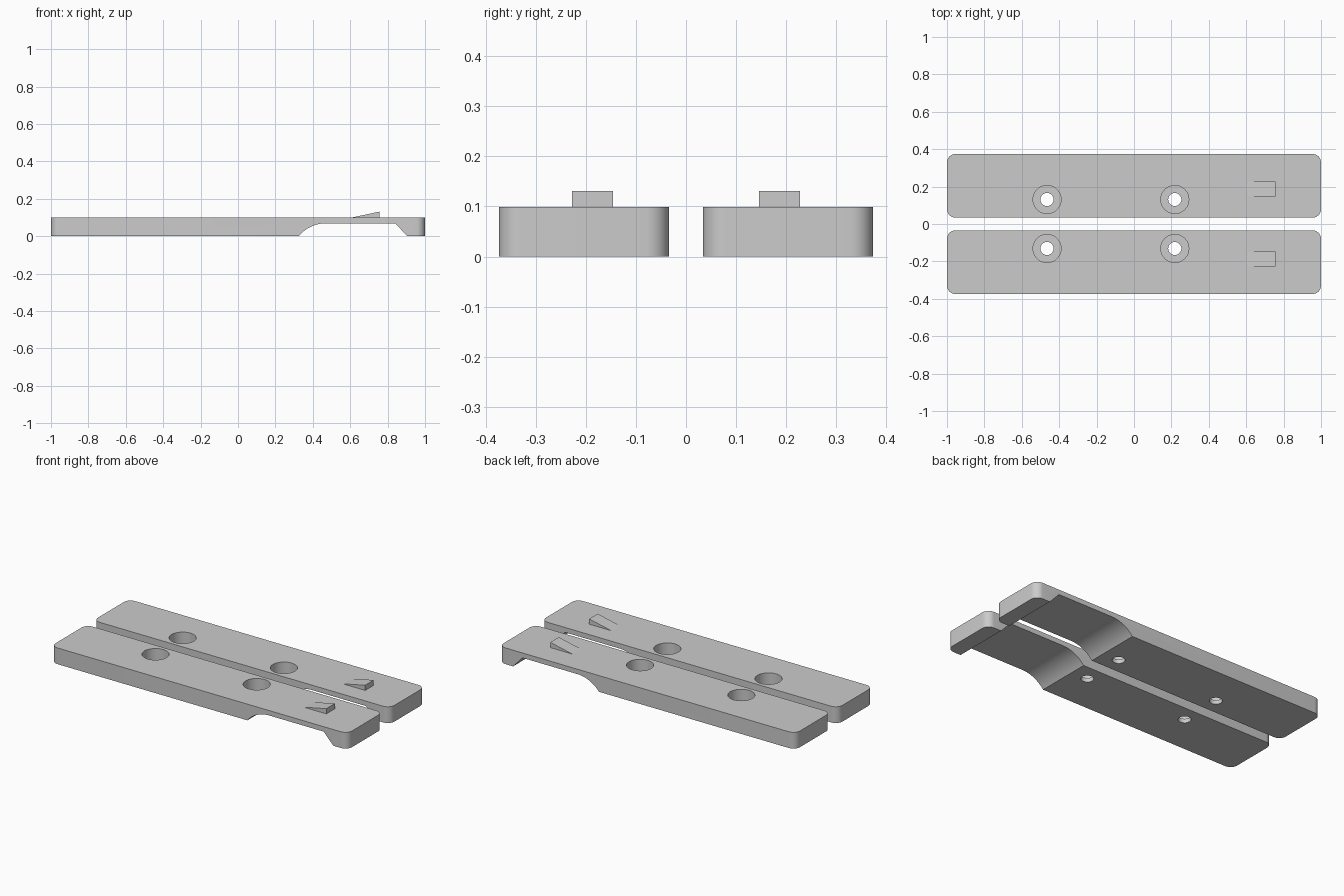
import bpy, bmesh, math

if "Cube" in bpy.data.objects:
    bpy.data.objects.remove(bpy.data.objects["Cube"])

grey = bpy.data.materials.new("plain grey")
grey.diffuse_color = (0.6, 0.6, 0.6, 1)
grey.use_nodes = True
grey.node_tree.nodes["Principled BSDF"].inputs["Base Color"].default_value = grey.diffuse_color

HEIGHT, Y_IN, Y_OUT = 0.099, 0.034, 0.374


def prism(name, outline, low, high, axis):
    """Extrude a 2D outline: axis 'z' takes (x, y) points, axis 'y' takes (x, z) points."""
    place = (lambda p, t: (p[0], p[1], t)) if axis == 'z' else (lambda p, t: (p[0], t, p[1]))
    bm = bmesh.new()
    ends = [[bm.verts.new(place(p, t)) for p in outline] for t in (low, high)]
    n = len(outline)
    for end in ends:
        bm.faces.new(end)
    for i in range(n):
        j = (i + 1) % n
        bm.faces.new((ends[0][i], ends[0][j], ends[1][j], ends[1][i]))
    bmesh.ops.recalc_face_normals(bm, faces=bm.faces[:])
    mesh = bpy.data.meshes.new(name)
    bm.to_mesh(mesh)
    bm.free()
    mesh.materials.append(grey)
    obj = bpy.data.objects.new(name, mesh)
    bpy.context.collection.objects.link(obj)
    return obj


def arc(cx, cy, r, start, end, steps):
    angles = [math.radians(start + (end - start) * i / steps) for i in range(steps + 1)]
    return [(cx + r * math.cos(a), cy + r * math.sin(a)) for a in angles]


def cut(target, cutter):
    mod = target.modifiers.new(cutter.name, 'BOOLEAN')
    mod.operation, mod.solver, mod.object = 'DIFFERENCE', 'EXACT', cutter
    cutter.hide_render = True


# Underside relief: straight ramp, flat ceiling, curved ramp
CEIL, R = 0.069, 0.19
run = math.sqrt(2 * R * CEIL - CEIL ** 2)
end_angle = 90 + math.degrees(math.asin(run / R))
relief = [(0.924, -0.02), (0.905, 0), (0.84, CEIL)]
relief += arc(0.325 + run, CEIL - R, R, 90, end_angle, 14) + [(0.308, -0.02)]

for side, s in (("back", 1), ("front", -1)):
    lo, hi = sorted((s * Y_IN, s * Y_OUT))

    # Bar with rounded corners
    r = 0.045
    outline = []
    for cx, cy, a in ((1 - r, hi - r, 0), (-1 + r, hi - r, 90),
                      (-1 + r, lo + r, 180), (1 - r, lo + r, 270)):
        outline += arc(cx, cy, r, a, a + 90, 10)
    bar = prism(side + "_bar", outline, 0, HEIGHT, 'z')

    cut(bar, prism(side + "_relief_cutter", relief, lo - 0.02, hi + 0.02, 'y'))

    # Counterbored screw holes
    for i, x in enumerate((-0.465, 0.218)):
        for part, rad, bottom in (("recess", 0.075, 0.025), ("bore", 0.035, -0.05)):
            circle = arc(x, s * 0.131, rad, 0, 360, 48)[:-1]
            cut(bar, prism(f"{side}_{part}_cutter_{i + 1}", circle, bottom, 0.15, 'z'))

    # Apply the cuts, then smooth the rounded surfaces
    bpy.context.view_layer.objects.active = bar
    bar.select_set(True)
    for mod in list(bar.modifiers):
        bpy.ops.object.modifier_apply(modifier=mod.name)
    bpy.ops.object.shade_smooth_by_angle(angle=math.radians(25))
    bar.select_set(False)

    # Wedge catch on the top surface
    w_lo, w_hi = sorted((s * 0.146, s * 0.228))
    prism(side + "_wedge_catch", [(0.605, HEIGHT), (0.756, HEIGHT), (0.756, 0.131)],
          w_lo, w_hi, 'y')

# Remove the used cutters
for obj in [o for o in bpy.data.objects if "cutter" in o.name]:
    bpy.data.objects.remove(obj)
